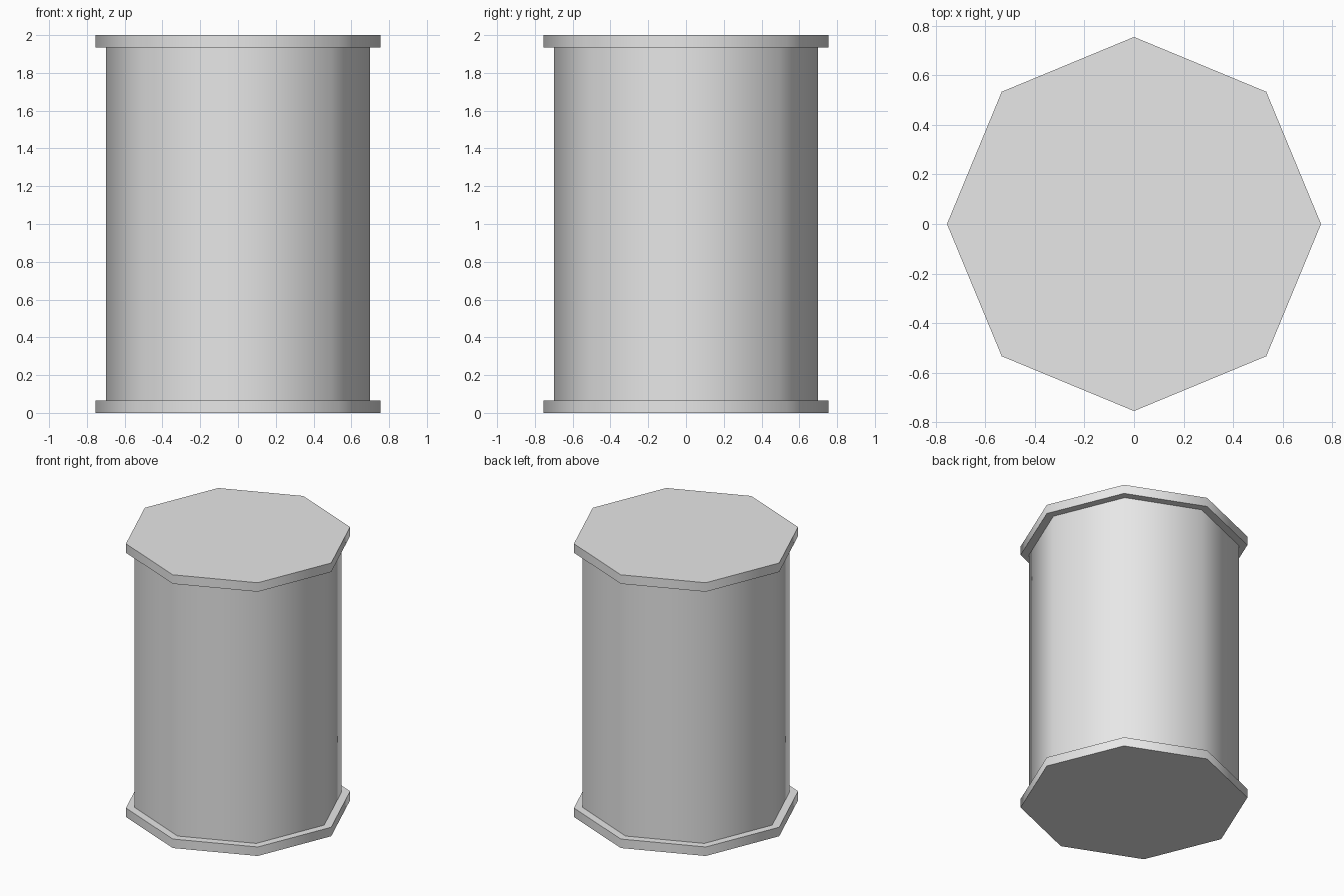
import bpy
import math

if "Cube" in bpy.data.objects:
    bpy.data.objects.remove(bpy.data.objects["Cube"])

SIDES = 8
HEIGHT = 2.0
RIM_RADIUS, RIM_HEIGHT = 0.755, 0.066
BODY_RADIUS = 0.698

grey = bpy.data.materials.new("light grey")
grey.use_nodes = True
colour = (0.8, 0.8, 0.8, 1)
grey.diffuse_color = colour
grey.node_tree.nodes["Principled BSDF"].inputs["Base Color"].default_value = colour


def prism(name, radius, bottom, top, caps):
    """Eight-sided prism with corners on the axes and softly shaded sides."""
    bpy.ops.mesh.primitive_cylinder_add(
        vertices=SIDES, radius=radius, depth=top - bottom,
        end_fill_type=caps, location=(0, 0, (bottom + top) / 2))
    obj = bpy.context.object
    obj.name = obj.data.name = name
    obj.data.materials.append(grey)
    bpy.ops.object.shade_smooth_by_angle(angle=math.radians(60))
    return obj


# Rims at both ends, with the drum body between them
prism("bottom_rim", RIM_RADIUS, 0, RIM_HEIGHT, "NGON")
prism("drum_body", BODY_RADIUS, RIM_HEIGHT, HEIGHT - RIM_HEIGHT, "NOTHING")
prism("top_rim", RIM_RADIUS, HEIGHT - RIM_HEIGHT, HEIGHT, "NGON")
